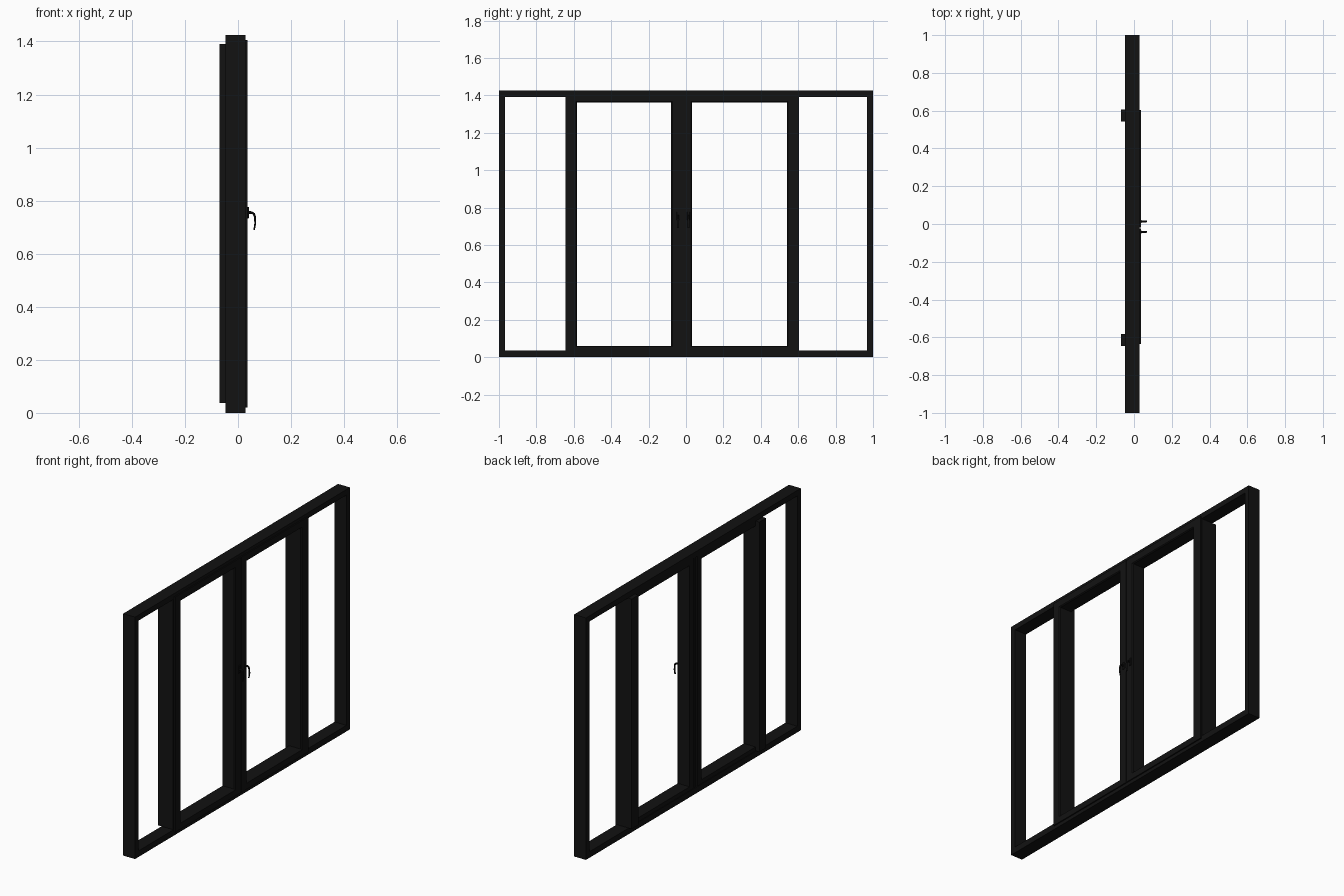
import bpy, bmesh, math
from mathutils import Vector

if "Cube" in bpy.data.objects:
    bpy.data.objects.remove(bpy.data.objects["Cube"])

black = bpy.data.materials.new("black_paint")
black.diffuse_color = (0.006, 0.006, 0.006, 1)
black.use_nodes = True
black.node_tree.nodes["Principled BSDF"].inputs["Base Color"].default_value = black.diffuse_color


def finish(name, bm, bevel=0.0):
    bmesh.ops.recalc_face_normals(bm, faces=bm.faces)
    me = bpy.data.meshes.new(name)
    bm.to_mesh(me)
    bm.free()
    me.materials.append(black)
    ob = bpy.data.objects.new(name, me)
    bpy.context.collection.objects.link(ob)
    if bevel:
        m = ob.modifiers.new("bevel", 'BEVEL')
        m.width, m.segments = bevel, 1
    return ob


def box(name, x, y, z, bevel=0.0):
    bm = bmesh.new()
    bmesh.ops.create_cube(bm, size=1)
    for v in bm.verts:
        v.co = [(a[0] + a[1]) / 2 + c * (a[1] - a[0]) for a, c in zip((x, y, z), v.co)]
    return finish(name, bm, bevel)


def ring(name, y, z, inner_y, inner_z, profile, bevel=0.0):
    """Mitred rectangular frame; profile = (x, t), t 0 at outer edge, 1 at inner."""
    bm = bmesh.new()
    loops = []
    for i, j in ((0, 0), (1, 0), (1, 1), (0, 1)):
        loops.append([bm.verts.new((x, y[i] + (inner_y[i] - y[i]) * t,
                                    z[j] + (inner_z[j] - z[j]) * t)) for x, t in profile])
    n = len(profile)
    for k in range(4):
        a, b = loops[k], loops[(k + 1) % 4]
        for p in range(n):
            q = (p + 1) % n
            bm.faces.new((a[p], a[q], b[q], b[p]))
    return finish(name, bm, bevel)


# Fixed outer frame
ring("outer_frame", (-1, 1), (0, 1.425), (-0.967, 0.967), (0.036, 1.392),
     [(-0.048, 0), (0.029, 0), (0.029, 1), (-0.048, 1)])

# Two sliding sashes with a front lip, plus deep mullions behind their outer stiles
sash = [(-0.045, 0.3), (0.028, 0.3), (0.028, 0), (0.036, 0), (0.036, 0.9),
        (0.030, 1), (-0.045, 1)]
ring("sash_left", (-0.635, -0.024), (0.02, 1.406), (-0.583, -0.079), (0.06, 1.362), sash)
ring("sash_right", (-0.019, 0.603), (0.02, 1.406), (0.032, 0.539), (0.06, 1.362), sash)
box("mullion_left", (-0.07, 0.029), (-0.645, -0.583), (0.037, 1.391))
box("mullion_right", (-0.07, 0.029), (0.542, 0.605), (0.037, 1.391))
# Strip closing the gap where the sashes meet
box("meeting_strip", (-0.045, 0.030), (-0.03, -0.012), (0.037, 1.391))

# Hooked handles, one per sash, on small back plates
path = [(0.036, 0.755), (0.052, 0.755), (0.060, 0.750), (0.064, 0.738),
        (0.065, 0.715), (0.061, 0.690)]
for side, y in (("left", -0.042), ("right", 0.014)):
    box("handle_plate_" + side, (0.035, 0.041), (y - 0.008, y + 0.008), (0.733, 0.777), 0.002)
    bm = bmesh.new()
    prev = None
    for i, (x, z) in enumerate(path):
        a = Vector(path[max(i - 1, 0)])
        b = Vector(path[min(i + 1, len(path) - 1)])
        d = (b - a).normalized()
        h = 0.006 - 0.0006 * i
        loop = []
        for k in range(8):
            ang = math.pi * (k + 0.5) / 4
            c, s = math.cos(ang) * h, math.sin(ang) * 0.006
            loop.append(bm.verts.new((x - d.y * c, y + s, z + d.x * c)))
        if prev:
            for k in range(8):
                q = (k + 1) % 8
                bm.faces.new((prev[k], prev[q], loop[q], loop[k]))
        else:
            bm.faces.new(loop)
        prev = loop
    bm.faces.new(prev)
    finish("handle_" + side, bm)
